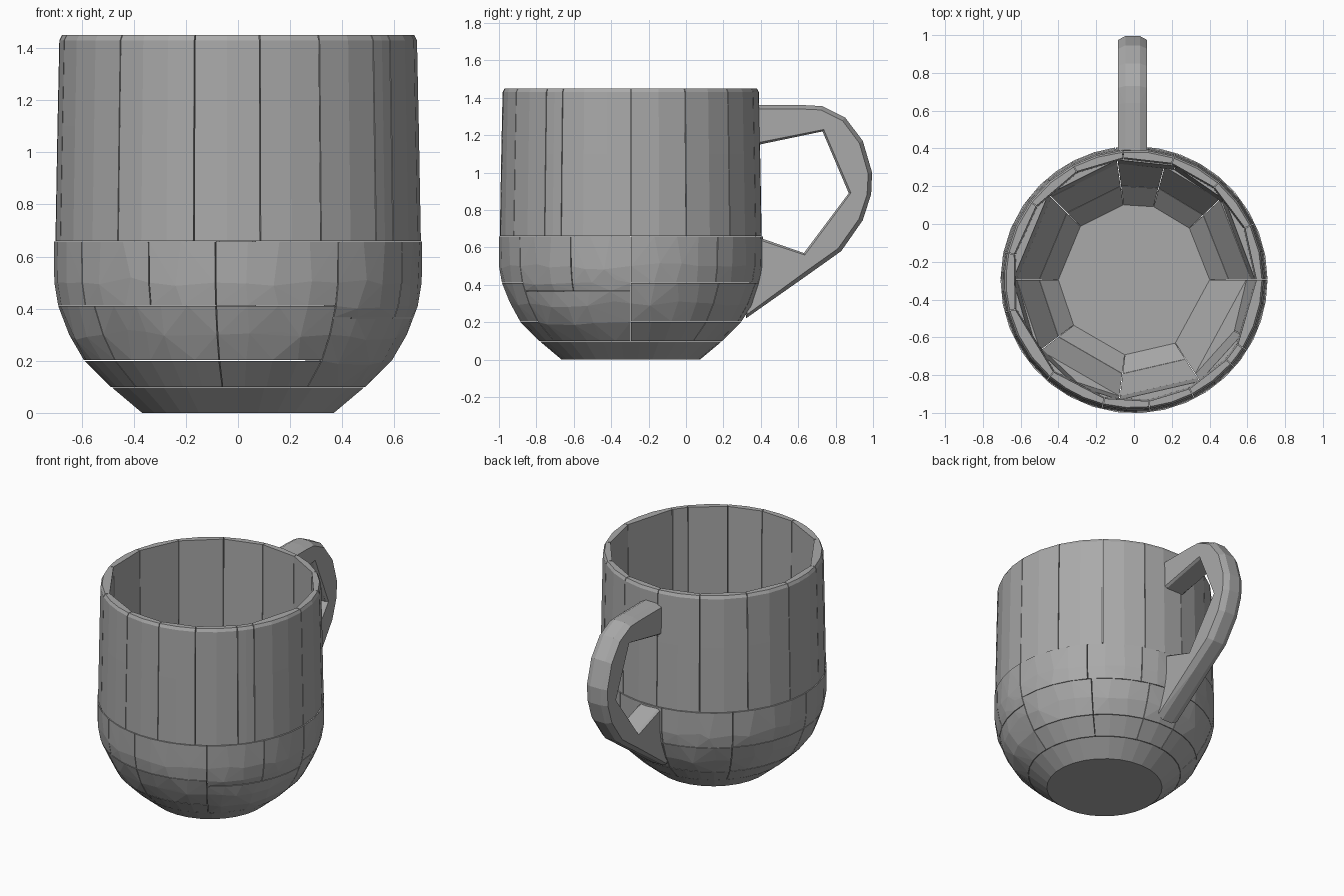
import bpy, bmesh, math, random

if "Cube" in bpy.data.objects:
    bpy.data.objects.remove(bpy.data.objects["Cube"], do_unlink=True)

random.seed(4)
CY = -0.295      # cup axis
GAP = 0.004      # crack between neighbouring pieces

clay = bpy.data.materials.new("grey_clay")
clay.use_nodes = True
GREY = (0.4, 0.4, 0.4, 1)
clay.diffuse_color = GREY
clay.node_tree.nodes["Principled BSDF"].inputs["Base Color"].default_value = GREY

# Cup outlines as (z, radius)
OUTER = [(0, .37), (.1, .49), (.2, .59), (.3, .648), (.41, .69), (.5, .705), (.66, .707)]
INNER = [(0, .39), (.1, .40), (.2, .50), (.41, .62), (.66, .64)]
WALL_OUT = [(.66, .702), (1.1, .694), (1.43, .687), (1.45, .677)]
WALL_IN = [(.66, .64), (1.43, .64), (1.45, .648)]


def radius(profile, z):
    for (z0, r0), (z1, r1) in zip(profile, profile[1:]):
        if z <= z1:
            return r0 + (r1 - r0) * (z - z0) / (z1 - z0)
    return profile[-1][1]


def polar(angle, r, z):
    """Angle in degrees, measured from the front towards +x."""
    a = math.radians(angle)
    return (r * math.sin(a), CY - r * math.cos(a), z)


def hull(bm, points):
    verts = [bm.verts.new(p) for p in points]
    res = bmesh.ops.convex_hull(bm, input=verts)
    junk = {g for g in res["geom_interior"] + res["geom_unused"]
            if isinstance(g, bmesh.types.BMVert)}
    bmesh.ops.delete(bm, geom=list(junk), context='VERTS')


def block(bm, a0, a1, z0, z1, outer, inner, jitter=0.0):
    """Wall piece with a curved outside and a flat inside."""
    crack = math.degrees(GAP / 2 / .7)
    a0, a1 = a0 + crack, a1 - crack
    levels = [z0] + [z for z, r in outer if z0 + .02 < z < z1 - .01] + [z1]
    steps = max(2, round((a1 - a0) / 10))
    pts = []
    for z in levels:
        for i in range(steps + 1):
            mid_z = 0 < levels.index(z) < len(levels) - 1
            wob = random.uniform(-jitter, jitter) if mid_z and 0 < i < steps else 0
            pts.append(polar(a0 + (a1 - a0) * i / steps + wob * 3,
                             radius(outer, z) , z + wob * .02))
    for z in (z0, z1):
        pts += [polar(a, radius(inner, z), z) for a in (a0, a1)]
    hull(bm, pts)


def finish(name, bm):
    bmesh.ops.recalc_face_normals(bm, faces=bm.faces)
    me = bpy.data.meshes.new(name)
    bm.to_mesh(me)
    bm.free()
    me.materials.append(clay)
    ob = bpy.data.objects.new(name, me)
    bpy.context.collection.objects.link(ob)


def ring(name, seams, z0, z1, outer, inner, jitter=0.0, closed=True):
    bm = bmesh.new()
    ends = seams[1:] + ([seams[0] + 360] if closed else [])
    for a0, a1 in zip(seams, ends):
        block(bm, a0, a1, z0, z1, outer, inner, jitter)
    finish(name, bm)


# Upper wall staves
ring("upper_wall", [-76, -41, -14, 7, 27, 49, 58, 90, 115, 139, 162, 185, 208, 233, 258],
     .66, 1.45, WALL_OUT, WALL_IN)

# Rounded lower bowl: stacked bands, with taller blocks at the front left
ring("bowl_band_top", [90, 131, 160, 188, 225, 270, 302, 331, 353], .413, .658,
     OUTER, INNER, 1, closed=False)
ring("bowl_band_top_front", [-7, 33], .413, .658, OUTER, INNER, 1, closed=False)
ring("bowl_band_top_left", [33, 63, 90], .367, .658, OUTER, INNER, 1, closed=False)
ring("bowl_band_middle", [90, 133, 165, 188, 225, 270, 307, 353, 393], .203, .41,
     OUTER, INNER, 1, closed=False)
ring("bowl_band_bottom", [90, 133, 165, 188, 225, 270, 307, 353, 393], .1, .2,
     OUTER, INNER, 1, closed=False)
ring("bowl_block_left", [33, 90], .1, .363, OUTER, INNER, 1, closed=False)

# Solid foot with the flat inside floor
bm = bmesh.new()
hull(bm, [polar(a, r, z) for z, r in ((0, .37), (.098, .487)) for a in range(0, 360, 12)])
finish("foot", bm)

# Handle: convex links, rounded on the outside, flat on the inside (y, z)
LINKS = [
    ([(.37, 1.36), (.64, 1.36), (.73, 1.355)], [(.37, 1.145), (.73, 1.22)]),
    ([(.73, 1.355), (.85, 1.295), (.945, 1.17), (.995, 1.0), (.99, .885)],
     [(.73, 1.22), (.87, .89)]),
    ([(.99, .885), (.945, .745), (.83, .58), (.64, .445)], [(.87, .89), (.63, .57)]),
    ([(.64, .445), (.41, .30), (.32, .22)], [(.63, .57), (.37, .66)]),
]
HX, HW = -.0075, .0775
bm = bmesh.new()
for outer, inner in LINKS:
    pts = []
    for y, z in outer:
        # draw the side edges in towards the middle of the loop
        dy, dz = .5 - y, .85 - z
        k = .022 / math.hypot(dy, dz)
        for s in (-1, 1):
            pts.append((HX + s * HW * .5, y, z))
            pts.append((HX + s * HW, y + dy * k, z + dz * k))
    for y, z in inner:
        dy, dz = .5 - y, .85 - z
        k = .012 / math.hypot(dy, dz)
        for s in (-1, 1):
            pts.append((HX + s * HW * .8, y, z))
            pts.append((HX + s * HW, y - dy * k, z - dz * k))
    hull(bm, pts)
finish("handle", bm)
